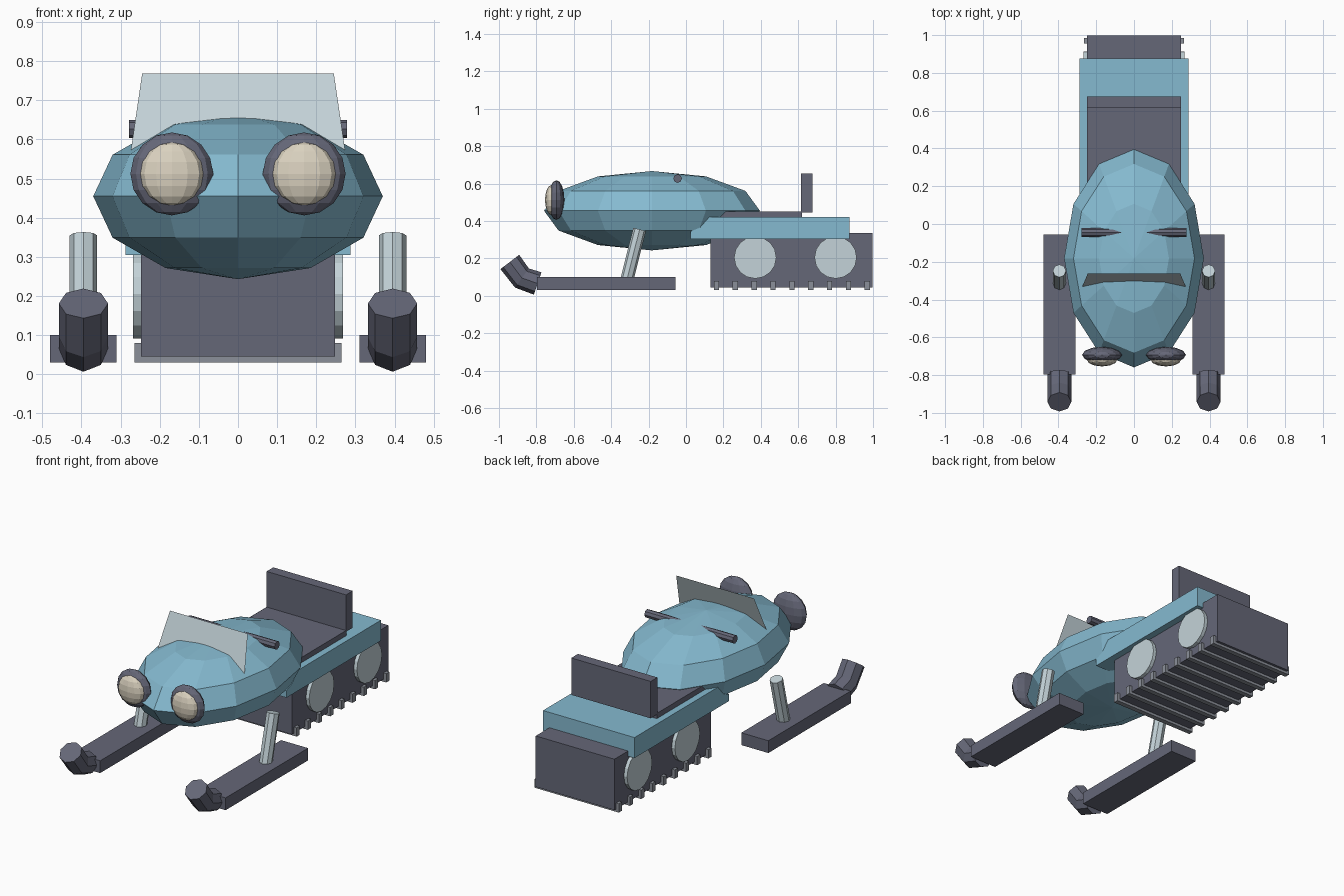
import bpy, bmesh, math
from mathutils import Vector, Matrix

if "Cube" in bpy.data.objects:
    bpy.data.objects.remove(bpy.data.objects["Cube"])


def material(name, rgb):
    m = bpy.data.materials.new(name)
    m.diffuse_color = (*rgb, 1)
    m.use_nodes = True
    m.node_tree.nodes["Principled BSDF"].inputs["Base Color"].default_value = m.diffuse_color
    return m


BLUE = material("sky_blue", (0.235, 0.49, 0.63))
DARK = material("slate_grey", (0.13, 0.136, 0.187))
PALE = material("pale_blue_grey", (0.55, 0.65, 0.69))
CREAM = material("warm_cream", (0.70, 0.64, 0.52))
GREY = material("mid_grey", (0.26, 0.28, 0.32))


def finish(bm, name, mat):
    bmesh.ops.recalc_face_normals(bm, faces=bm.faces)
    me = bpy.data.meshes.new(name)
    bm.to_mesh(me)
    bm.free()
    me.materials.append(mat)
    ob = bpy.data.objects.new(name, me)
    bpy.context.collection.objects.link(ob)
    return ob


def box(name, mat, x, y, z):
    bm = bmesh.new()
    size = Vector((x[1] - x[0], y[1] - y[0], z[1] - z[0]))
    mid = Vector((x[0] + x[1], y[0] + y[1], z[0] + z[1])) / 2
    bmesh.ops.create_cube(bm, size=1, matrix=Matrix.Translation(mid) @ Matrix.Diagonal((*size, 1)))
    return finish(bm, name, mat)


def ellipsoid(name, mat, center, radii, segs, rings):
    bm = bmesh.new()
    mat4 = Matrix.Translation(center) @ Matrix.Diagonal((*radii, 1))
    bmesh.ops.create_uvsphere(bm, u_segments=segs, v_segments=rings, radius=1, matrix=mat4)
    return finish(bm, name, mat)


def tube(name, mat, path, radius, sides, side_axis=(1, 0, 0)):
    """Capped tube along a path that is perpendicular to side_axis."""
    pts = [Vector(p) for p in path]
    side = Vector(side_axis)
    bm = bmesh.new()
    rings = []
    for i, p in enumerate(pts):
        d = Vector()
        if i > 0:
            d += (p - pts[i - 1]).normalized()
        if i < len(pts) - 1:
            d += (pts[i + 1] - p).normalized()
        up = d.normalized().cross(side)
        angles = [2 * math.pi * k / sides for k in range(sides)]
        rings.append([bm.verts.new(p + radius * (side * math.cos(a) + up * math.sin(a))) for a in angles])
    for a, b in zip(rings, rings[1:]):
        for k in range(sides):
            n = (k + 1) % sides
            bm.faces.new((a[k], a[n], b[n], b[k]))
    bm.faces.new(rings[0])
    bm.faces.new(rings[-1])
    return finish(bm, name, mat)


# Hood
ellipsoid("hood", BLUE, (0, -0.182, 0.455), (0.37, 0.577, 0.212), 12, 6)

# Rear deck with a sloped nose, extruded across x
bm = bmesh.new()
profile = [(0.025, 0.305), (0.875, 0.305), (0.875, 0.422), (0.125, 0.422), (0.075, 0.365), (0.025, 0.345)]
face = bm.faces.new([bm.verts.new((-0.288, y, z)) for y, z in profile])
ext = bmesh.ops.extrude_face_region(bm, geom=[face])
bmesh.ops.translate(bm, vec=(0.576, 0, 0), verts=[v for v in ext["geom"] if isinstance(v, bmesh.types.BMVert)])
finish(bm, "rear_deck", BLUE)

# Seat and backrest
box("seat", DARK, (-0.25, 0.25), (0.18, 0.62), (0.40, 0.452))
box("backrest", DARK, (-0.25, 0.25), (0.615, 0.675), (0.445, 0.655))

# Track block, wheels and cleats
box("track", DARK, (-0.248, 0.248), (0.13, 0.998), (0.045, 0.335))
for name, y in (("front_wheel", 0.37), ("rear_wheel", 0.80)):
    tube(name, PALE, [(-0.268, y, 0.205), (0.268, y, 0.205)], 0.113, 16, (0, 1, 0))
for i in range(9):
    y = 0.163 + i * 0.1008
    box("track_cleat", GREY, (-0.265, 0.265), (y - 0.014, y + 0.014), (0.03, 0.08))

# Windscreen, a thin flat sheet leaning back
bm = bmesh.new()
bm.faces.new([bm.verts.new(p) for p in
              ((-0.277, -0.34, 0.55), (0.277, -0.34, 0.55), (0.245, -0.262, 0.768), (-0.245, -0.262, 0.768))])
finish(bm, "windscreen", PALE)

# Handlebar
tube("handlebar", DARK, [(-0.278, -0.045, 0.627), (0.278, -0.045, 0.627)], 0.023, 8, (0, 1, 0))

# Paired parts: headlights, skis, ski tips and struts
for s in (-1, 1):
    x = 0.395 * s
    ellipsoid("headlight_rim", DARK, (0.169 * s, -0.693, 0.512), (0.106, 0.043, 0.106), 12, 8)
    ellipsoid("headlight_lens", CREAM, (0.169 * s, -0.718, 0.512), (0.081, 0.036, 0.081), 12, 8)
    box("ski", DARK, (x - 0.085, x + 0.085), (-0.797, -0.055), (0.03, 0.1))
    tube("ski_tip", DARK, [(x, -0.942, 0.181), (x, -0.877, 0.095), (x, -0.793, 0.066)], 0.063, 8)
    tube("ski_strut", PALE, [(x, -0.32, 0.07), (x, -0.248, 0.355)], 0.035, 8)
